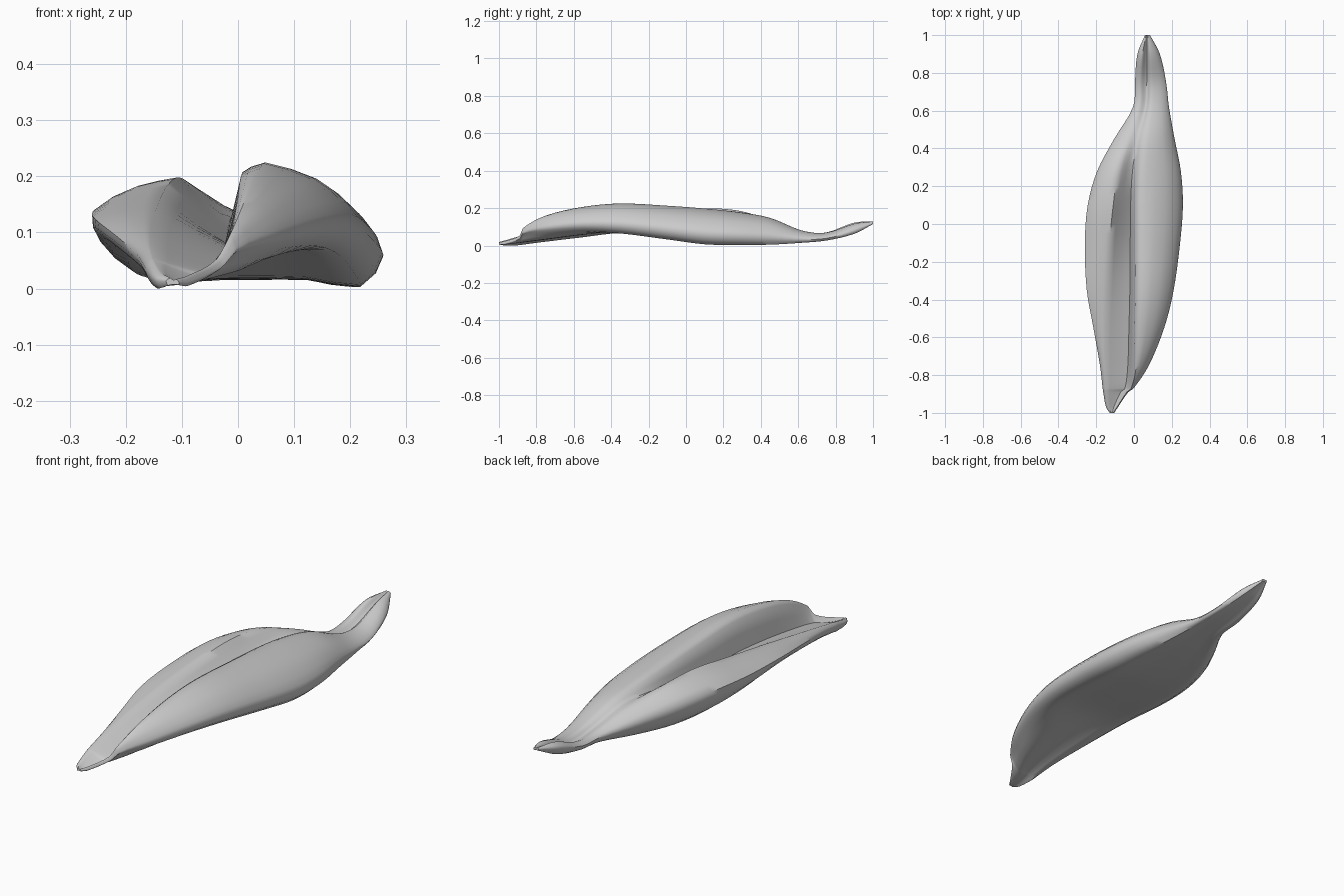
import bpy, bmesh
from mathutils import Vector

if "Cube" in bpy.data.objects:
    bpy.data.objects.remove(bpy.data.objects["Cube"])

# Stations along the pod: y, left x, right x, crest x, crest z,
# valley z, ridge x, ridge z, left underside z, right underside z
STATIONS = [
    (-1.00, -.128, -.105, -.12, .024, .020, -.112, .022, .010, .012),
    (-.97, -.148, -.085, -.135, .032, .018, -.092, .028, .004, .010),
    (-.89, -.163, -.030, -.15, .055, .026, -.04, .058, .004, .035),
    (-.87, -.166, -.002, -.152, .060, .030, -.018, .100, .007, .062),
    (-.75, -.18, .078, -.157, .085, .045, -.003, .165, .022, .074),
    (-.55, -.215, .160, -.155, .120, .070, .003, .212, .045, .082),
    (-.35, -.25, .210, -.145, .150, .085, .008, .230, .066, .070),
    (-.10, -.26, .244, -.130, .182, .090, .010, .218, .040, .038),
    (.10, -.245, .259, -.110, .203, .112, .012, .203, .020, .012),
    (.28, -.195, .248, -.085, .192, .138, .022, .183, .010, .008),
    (.45, -.105, .215, -.030, .142, .135, .045, .152, .012, .010),
    (.62, -.005, .185, .030, .078, .068, .080, .085, .022, .020),
    (.75, .005, .170, .035, .075, .058, .085, .074, .034, .032),
    (.90, .018, .137, .045, .128, .105, .080, .122, .070, .068),
    (1.00, .058, .085, .064, .134, .130, .072, .134, .120, .120),
]


def lerp(a, b, t):
    return a + (b - a) * t


def hermite(p1, p2, m1, m2, t):
    return (p1 * (2*t**3 - 3*t**2 + 1) + m1 * (t**3 - 2*t**2 + t)
            + p2 * (3*t**2 - 2*t**3) + m2 * (t**3 - t**2))


def section(s):
    y, xl, xr, xc, zc, zv, xd, zd, zl, zr = s
    w = xr - xl
    gap = min(.03, .35 * (xd - xc))
    arch = min(.012, .06 * w)
    pts = [(xl, lerp(zl, zc, .7)),
           (lerp(xl, xc, .5), lerp(zl, zc, .92)),
           (xc, zc),
           (lerp(xc, xd - gap, .55), lerp(zc, zv, .6)),
           (xd - gap, zv),
           (xd, lerp(zv, zd, .88)),
           (lerp(xd, xr, .2), zd),
           (lerp(xd, xr, .62), lerp(zr, zd, .83)),
           (lerp(xd, xr, .88), lerp(zr, zd, .56)),
           (xr, lerp(zr, zd, .28)),
           (xr - .08 * w, zr)]
    # slightly hollowed underside
    for t in (.72, .5, .3):
        pts.append((lerp(xl, xr, t), min(lerp(zl, zr, t) + arch, zv - .006)))
    pts.append((xl + .13 * w, lerp(zl, zc, .06)))
    pts.append((xl + .03 * w, lerp(zl, zc, .34)))
    return [Vector((x, y, z)) for x, z in pts]


# Densify the sections lengthwise
rings = [section(s) for s in STATIONS]
last = len(rings) - 1
STEPS = 4


def slope(i, n):
    a, b = rings[max(i - 1, 0)][n], rings[min(i + 1, last)][n]
    return (b - a) / (b.y - a.y)


dense = []
for i in range(last):
    dy = rings[i + 1][0].y - rings[i][0].y
    for j in range(STEPS):
        dense.append([hermite(rings[i][n], rings[i + 1][n],
                              slope(i, n) * dy, slope(i + 1, n) * dy, j / STEPS)
                      for n in range(len(rings[0]))])
dense.append(rings[-1])


# Round each loop, keeping the folds crisp along the front part
def round_ring(r):
    sharp = {2, 4, 5} if r[0].y < .2 else set()
    out, n = [], len(r)
    for i in range(n):
        a, b, c, d = (r[(i + k) % n] for k in (-1, 0, 1, 2))
        if i in sharp:
            a = b
        if (i + 1) % n in sharp:
            d = c
        out += [b, hermite(b, c, (c - a) * .42, (d - b) * .42, .5)]
    return out


bm = bmesh.new()
loops = [[bm.verts.new(p) for p in round_ring(r)] for r in dense]
for a, b in zip(loops, loops[1:]):
    for i in range(len(a)):
        j = (i + 1) % len(a)
        bm.faces.new((a[i], a[j], b[j], b[i]))
bm.faces.new(loops[0])
bm.faces.new(loops[-1])
bmesh.ops.recalc_face_normals(bm, faces=bm.faces)
# rest the lowest point on the ground
low = min(v.co.z for v in bm.verts)
bmesh.ops.translate(bm, verts=bm.verts, vec=(0, 0, -low))
mesh = bpy.data.meshes.new("folded_pod")
bm.to_mesh(mesh)
bm.free()
pod = bpy.data.objects.new("folded_pod", mesh)
bpy.context.collection.objects.link(pod)
bpy.context.view_layer.objects.active = pod
pod.select_set(True)
bpy.ops.object.shade_smooth_by_angle(angle=0.9)
